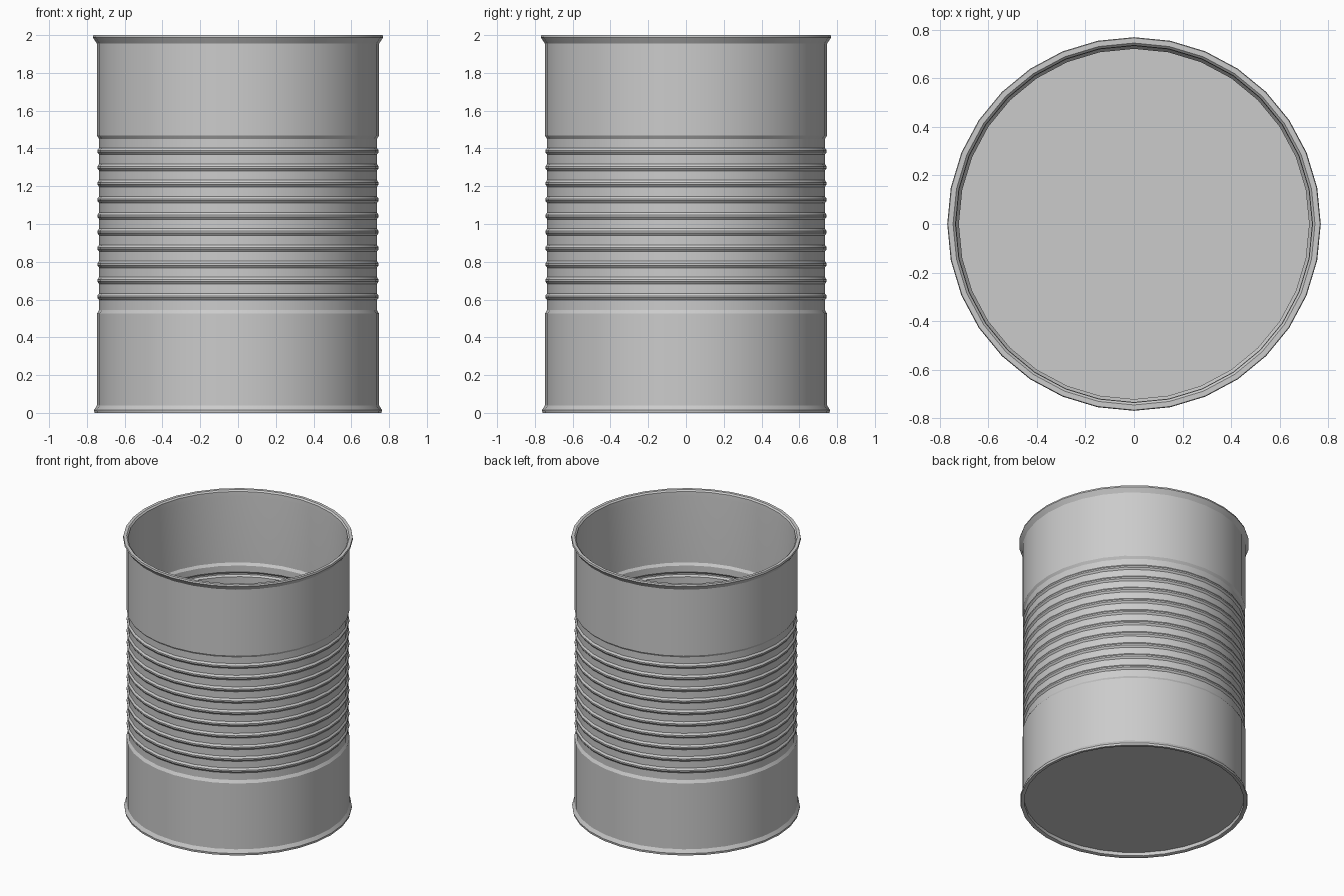
import bpy, bmesh, math

if "Cube" in bpy.data.objects:
    bpy.data.objects.remove(bpy.data.objects["Cube"])

SIDES = 32

def lathe(name, profile, angle=28):
    """Spin an (r, z) profile about z; both ends are closed with flat discs."""
    bm = bmesh.new()
    rings = []
    for r, z in profile:
        rings.append([bm.verts.new((r * math.cos(2 * math.pi * i / SIDES),
                                    r * math.sin(2 * math.pi * i / SIDES), z))
                      for i in range(SIDES)])
    for a, b in zip(rings, rings[1:]):
        for i in range(SIDES):
            j = (i + 1) % SIDES
            bm.faces.new((a[i], a[j], b[j], b[i]))
    bm.faces.new(list(reversed(rings[0])))   # underside
    bm.faces.new(rings[-1])                  # inside floor
    bmesh.ops.recalc_face_normals(bm, faces=bm.faces)
    me = bpy.data.meshes.new(name)
    bm.to_mesh(me)
    bm.free()
    ob = bpy.data.objects.new(name, me)
    bpy.context.collection.objects.link(ob)
    bpy.context.view_layer.objects.active = ob
    ob.select_set(True)
    bpy.ops.object.shade_smooth_by_angle(angle=math.radians(angle))
    ob.select_set(False)
    return ob

# Wall line: plain bottom band, ten pressed ridges, plain top band
wall = [(0.747, 0.04), (0.747, 0.525), (0.735, 0.545)]
for k in range(10):
    z = 0.615 + k * 0.0856
    wall += [(0.735, z - 0.018), (0.745, z - 0.005),
             (0.745, z + 0.005), (0.735, z + 0.018)]
wall += [(0.735, 1.45), (0.747, 1.468), (0.747, 1.955)]

# Underside recessed inside the flared foot
foot = [(0.735, 0.03), (0.735, 0.004), (0.745, 0.0), (0.76, 0.0), (0.762, 0.015)]

# Flared top lip
lip = [(0.769, 1.988), (0.766, 2.0), (0.745, 2.0), (0.735, 1.99)]

# Inside: same wall offset inward by the sheet thickness, down to the floor
inside = [(r - 0.014, z) for r, z in reversed(wall)]

lathe("can_body", foot + wall + lip + inside)
